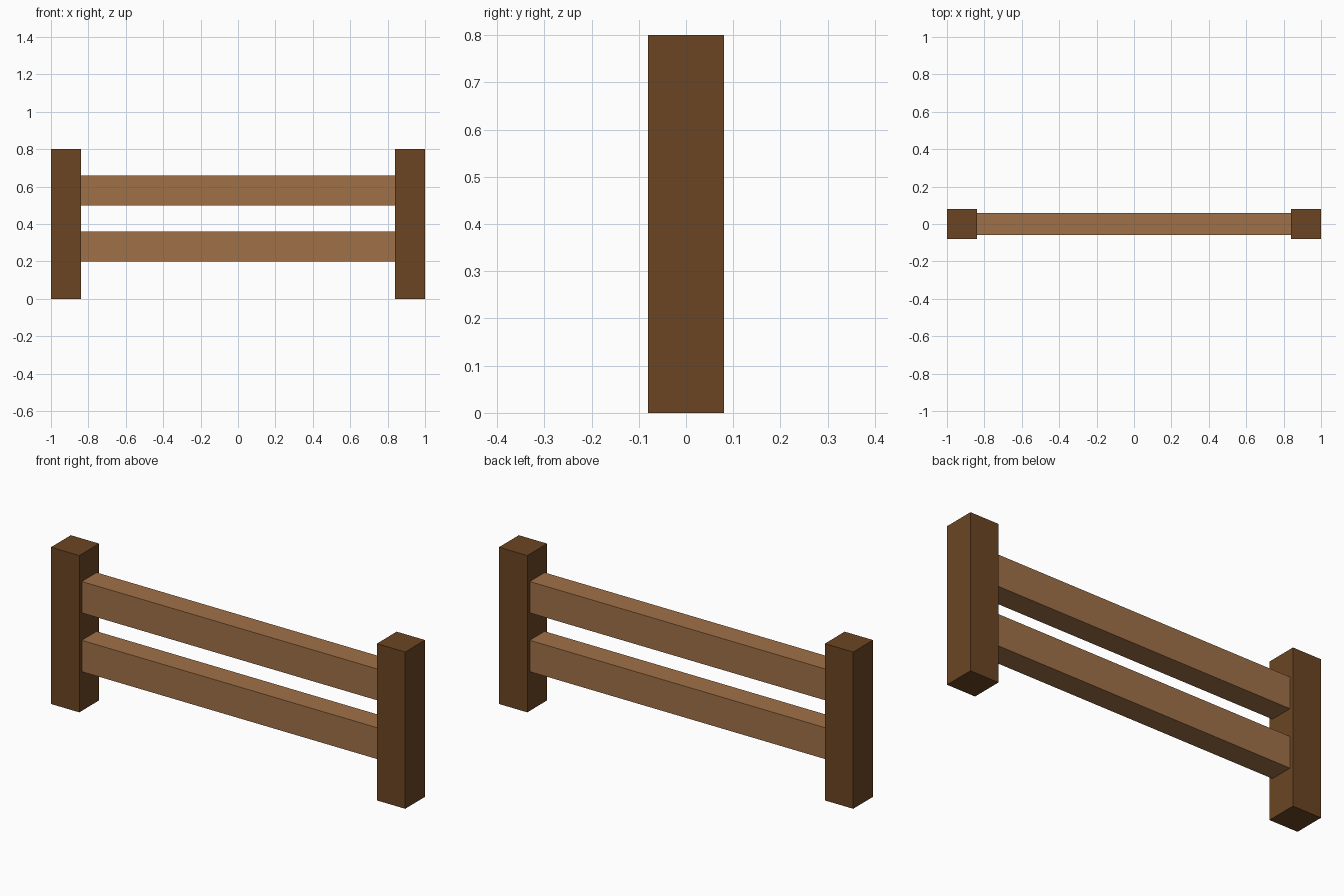
import bpy

if "Cube" in bpy.data.objects:
    bpy.data.objects.remove(bpy.data.objects["Cube"])


def make_material(name, rgb):
    mat = bpy.data.materials.new(name)
    mat.diffuse_color = (*rgb, 1.0)
    mat.use_nodes = True
    mat.node_tree.nodes["Principled BSDF"].inputs["Base Color"].default_value = mat.diffuse_color
    return mat


def make_box(name, center, size, mat):
    bpy.ops.mesh.primitive_cube_add(size=1, location=center)
    obj = bpy.context.object
    obj.name = name
    obj.scale = size
    bpy.ops.object.transform_apply(location=False, rotation=False, scale=True)
    obj.data.materials.append(mat)
    return obj


dark_wood = make_material("dark_wood", (0.147, 0.060, 0.017))
light_wood = make_material("light_wood", (0.352, 0.165, 0.064))

# Square end posts
for side, x in (("left", -0.92), ("right", 0.92)):
    make_box(f"{side}_post", (x, 0, 0.4), (0.16, 0.16, 0.8), dark_wood)

# Horizontal rails between the posts
for level, z in (("lower", 0.28), ("upper", 0.58)):
    make_box(f"{level}_rail", (0, 0, z), (1.68, 0.12, 0.16), light_wood)
